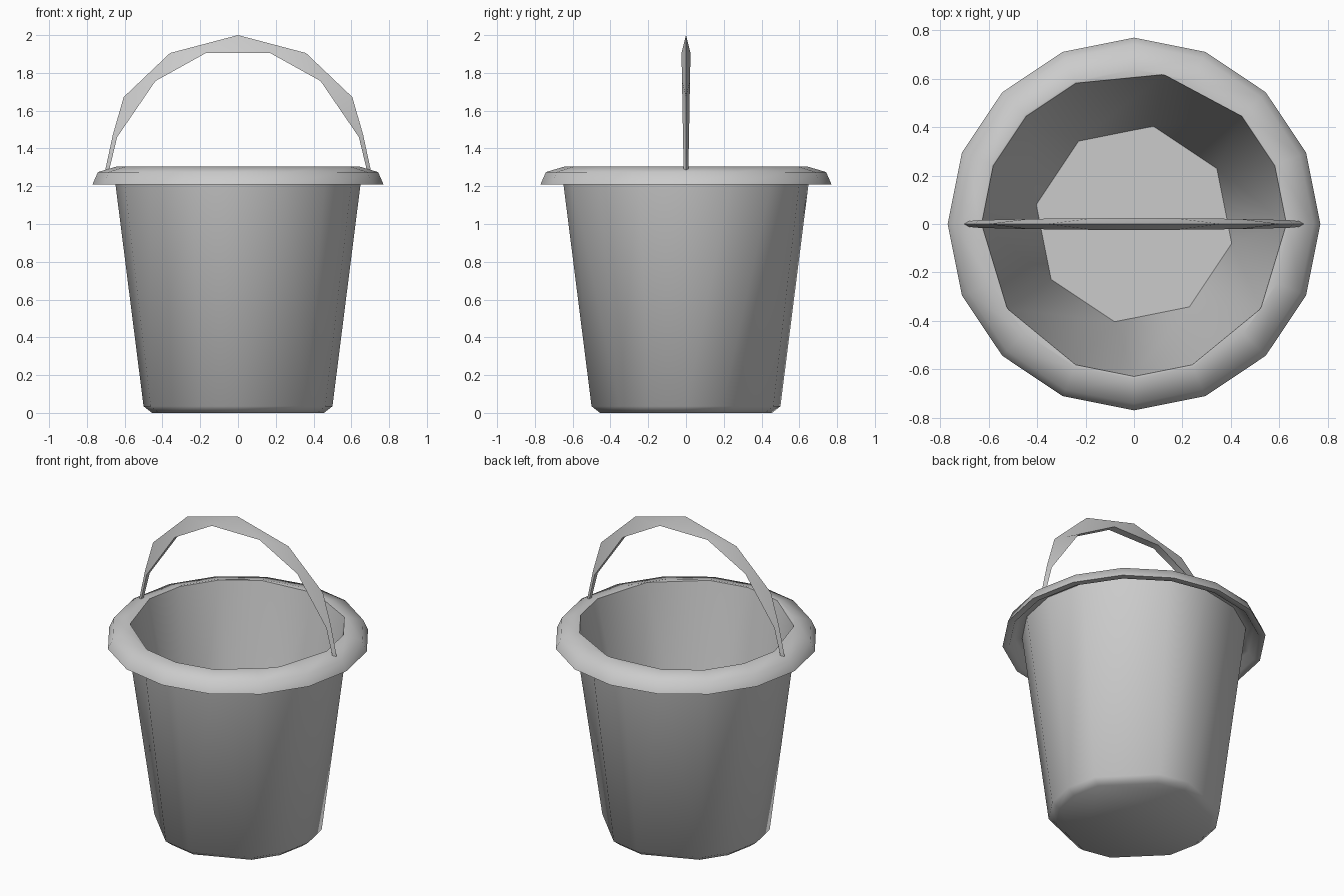
import bpy, bmesh, math

cube = bpy.data.objects.get("Cube")
if cube:
    bpy.data.objects.remove(cube, do_unlink=True)

SIDES = 16

grey = bpy.data.materials.new("light_grey")
grey.use_nodes = True
colour = (0.6, 0.6, 0.6, 1)
grey.diffuse_color = colour
grey.node_tree.nodes["Principled BSDF"].inputs["Base Color"].default_value = colour


def finish(bm, name, angle):
    bmesh.ops.recalc_face_normals(bm, faces=bm.faces)
    mesh = bpy.data.meshes.new(name)
    bm.to_mesh(mesh)
    bm.free()
    mesh.materials.append(grey)
    obj = bpy.data.objects.new(name, mesh)
    bpy.context.collection.objects.link(obj)
    bpy.ops.object.select_all(action="DESELECT")
    obj.select_set(True)
    bpy.context.view_layer.objects.active = obj
    bpy.ops.object.shade_smooth_by_angle(angle=math.radians(angle))
    return obj


def pairs(*starts):
    """Merge each slot with its next neighbour at their midpoint."""
    return {(s + k) % SIDES: s + 0.5 for s in starts for k in (0, 1)}


def ring(bm, radius, z, merged):
    """A ring of 16 slots where merged slots share one vertex."""
    made, slots = {}, []
    for s in range(SIDES):
        pos = merged.get(s, s)
        if pos not in made:
            a = pos * 2 * math.pi / SIDES
            made[pos] = bm.verts.new((radius * math.cos(a), radius * math.sin(a), z))
        slots.append(made[pos])
    return slots


def face(bm, verts):
    unique = list(dict.fromkeys(verts))
    if len(unique) > 2:
        bm.faces.new(unique)


# Bucket: one closed shell from the base, round the hollow rim, to the floor
full = {}
base = {2: 1, 5: 6, 10: 9, 13: 14}
lip = pairs(3, 9, 14)
floor = pairs(*range(1, SIDES, 2))
profile = [
    (0.455, 0.0, base), (0.50, 0.035, base), (0.655, 1.26, full),
    (0.70, 1.26, full), (0.73, 1.21, full), (0.77, 1.21, full),
    (0.742, 1.275, full), (0.64, 1.305, full), (0.63, 1.303, lip),
    (0.412, 0.05, floor),
]
bm = bmesh.new()
rings = [ring(bm, *p) for p in profile]
for low, high in zip(rings, rings[1:]):
    for i in range(SIDES):
        j = (i + 1) % SIDES
        face(bm, (low[i], low[j], high[j], high[i]))
face(bm, rings[0])
face(bm, rings[-1])
finish(bm, "bucket", 60)

# Handle: arched band, sharp along the outside and wider along the inside
outer = [(0.703, 1.285), (0.662, 1.475), (0.605, 1.672), (0.36, 1.905)]
inner = [(0.682, 1.285, 0.012), (0.64, 1.46, 0.016),
         (0.437, 1.757, 0.021), (0.17, 1.905, 0.024)]
bm = bmesh.new()
apex = bm.verts.new((0, 0, 2))
ends = []
for side in (-1, 1):
    ridge = [bm.verts.new((side * x, 0, z)) for x, z in outer]
    edges = [[bm.verts.new((side * x, y * w, z)) for x, z, w in inner] for y in (-1, 1)]
    for e in edges:
        for i in range(3):
            bm.faces.new((ridge[i], ridge[i + 1], e[i + 1], e[i]))
        bm.faces.new((ridge[3], apex, e[3]))
    front, back = edges
    for i in range(3):
        bm.faces.new((front[i], front[i + 1], back[i + 1], back[i]))
    bm.faces.new((ridge[0], front[0], back[0]))
    ends.append((front[3], back[3]))
(lf, lb), (rf, rb) = ends
bm.faces.new((lf, rf, apex))
bm.faces.new((lb, rb, apex))
bm.faces.new((lf, rf, rb, lb))
finish(bm, "handle", 60)
